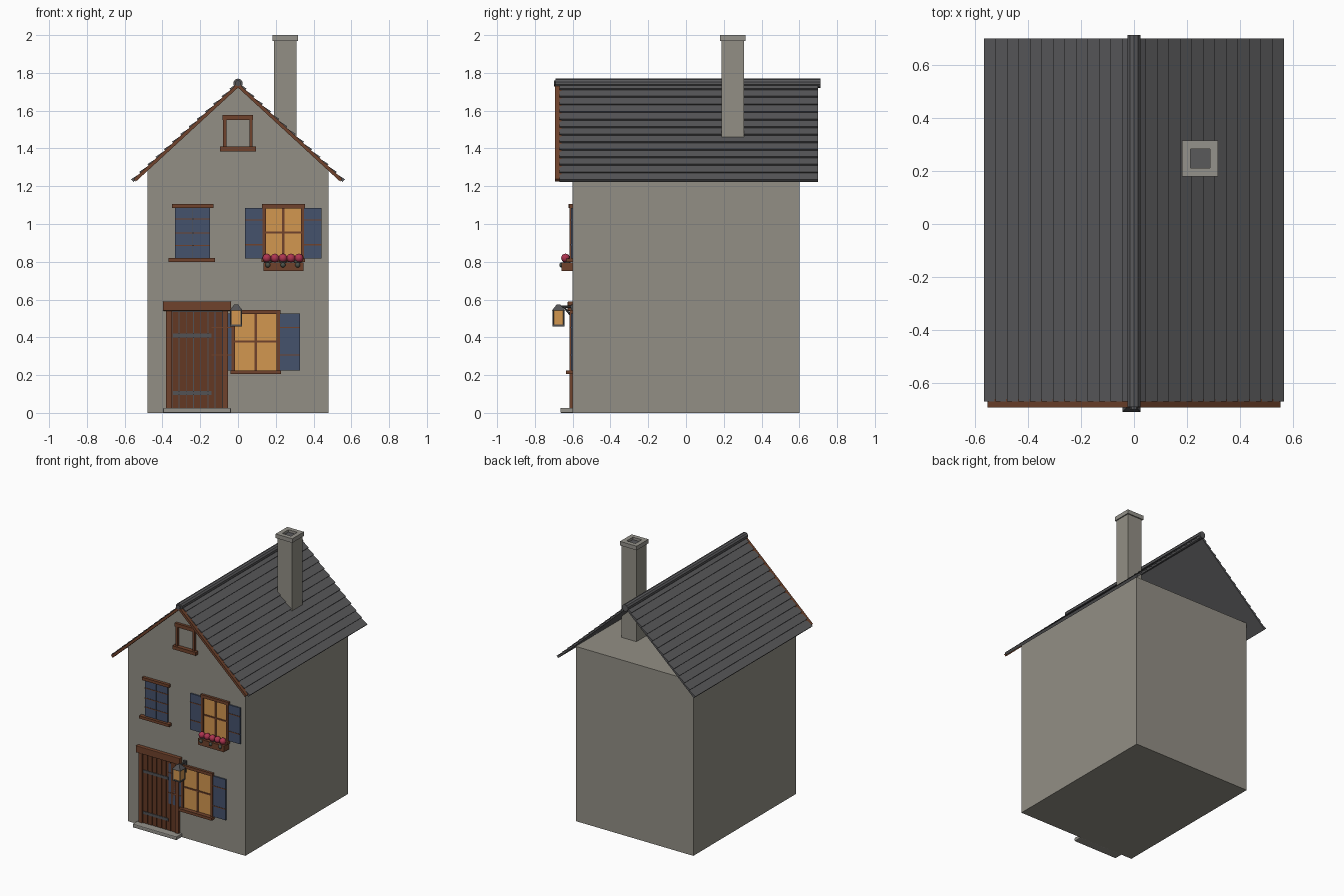
import bpy, bmesh, math
from mathutils import Vector

cube = bpy.data.objects.get("Cube")
if cube:
    bpy.data.objects.remove(cube, do_unlink=True)


def material(name, r, g, b):
    m = bpy.data.materials.new(name)
    m.use_nodes = True
    m.diffuse_color = (r, g, b, 1)
    m.node_tree.nodes["Principled BSDF"].inputs["Base Color"].default_value = (r, g, b, 1)
    return m


PLASTER = material("plaster", .29, .275, .235)
STONE = material("stone", .30, .29, .26)
SLATE = material("slate", .1, .1, .105)
TIMBER = material("timber", .16, .055, .025)
DOOR = material("door_wood", .125, .04, .017)
BLUE = material("blue_paint", .06, .085, .15)
GLASS = material("lit_glass", .65, .31, .08)
FLOWER = material("flower_red", .42, .035, .08)
IRON = material("iron", .085, .085, .09)
LEAF = material("leaf", .07, .08, .065)

WALL = -.6  # plane of the front wall


def finish(name, bm, mat):
    bmesh.ops.recalc_face_normals(bm, faces=bm.faces)
    mesh = bpy.data.meshes.new(name)
    bm.to_mesh(mesh)
    bm.free()
    mesh.materials.append(mat)
    ob = bpy.data.objects.new(name, mesh)
    bpy.context.collection.objects.link(ob)
    return ob


def box(name, x, y, z, mat, bevel=0):
    """Box from (low, high) ranges."""
    bm = bmesh.new()
    bmesh.ops.create_cube(bm, size=1)
    for v in bm.verts:
        v.co = [r[0] if c < 0 else r[1] for c, r in zip(v.co, (x, y, z))]
    ob = finish(name, bm, mat)
    if bevel:
        mod = ob.modifiers.new("bevel", 'BEVEL')
        mod.width = bevel
        mod.segments = 2
    return ob


def plate(name, x0, x1, z0, z1, depth, mat, bevel=0):
    """Box standing out from the front wall."""
    return box(name, (x0, x1), (WALL - depth, WALL + .005), (z0, z1), mat, bevel)


def extrude(name, pts, y0, y1, mat):
    """Extrude an x-z profile along y."""
    bm = bmesh.new()
    face = bm.faces.new([bm.verts.new((x, y0, z)) for x, z in pts])
    out = bmesh.ops.extrude_face_region(bm, geom=[face])
    for v in out["geom"]:
        if isinstance(v, bmesh.types.BMVert):
            v.co.y = y1
    return finish(name, bm, mat)


def rod(name, a, b, r, mat, sides=8, tip=None):
    a, b = Vector(a), Vector(b)
    bm = bmesh.new()
    bmesh.ops.create_cone(bm, cap_ends=True, segments=sides, radius1=r,
                          radius2=r if tip is None else tip, depth=(b - a).length)
    ob = finish(name, bm, mat)
    ob.rotation_euler = (b - a).to_track_quat('Z', 'Y').to_euler()
    ob.location = (a + b) / 2
    return ob


def ball(name, x, y, z, r, mat):
    bm = bmesh.new()
    bmesh.ops.create_uvsphere(bm, u_segments=12, v_segments=8, radius=r)
    for f in bm.faces:
        f.smooth = True
    finish(name, bm, mat).location = (x, y, z)


# House body, with a gable on the front only
EAVE, PEAK = 1.29, 1.732
box("house_body", (-.48, .48), (WALL, .6), (0, EAVE), PLASTER)
extrude("front_gable", [(-.48, EAVE), (.48, EAVE), (0, PEAK)], WALL, WALL + .02, PLASTER)

# Roof slopes with stepped slate courses, and bargeboards
RUN, DROP, TOP, ROWS = .565, .52, 1.755, 13
normal = Vector((DROP, RUN)).normalized()


def slope(t, off):
    return Vector((RUN * t, TOP - DROP * t)) + normal * off


for side, label in ((-1, "right"), (1, "left")):
    pts = [Vector((0, PEAK)), Vector((0, TOP - .006))]
    for i in range(ROWS):
        if i:
            pts.append(slope(i / ROWS, -.008))
        pts.append(slope((i + 1) / ROWS, .002))
    pts.append(slope(1, -.017))
    extrude(label + "_roof_slope", [(side * p.x, p.y) for p in pts], -.67, .7, SLATE)
    board = [Vector((0, TOP - .009)), slope(.985, -.006), slope(.985, -.024), Vector((0, PEAK - .01))]
    extrude(label + "_bargeboard", [(side * p.x, p.y) for p in board], -.693, -.66, TIMBER)

# Ridge
rod("ridge_cap", (0, -.69, 1.745), (0, .713, 1.745), .025, SLATE, 10)
rod("ridge_end", (0, -.7, 1.745), (0, -.685, 1.745), .016, IRON, 10)

# Chimney with an open cap
CX, CY = .25, .247
box("chimney_stack", (CX - .06, CX + .06), (CY - .06, CY + .06), (1.28, 1.975), PLASTER)
for s in (-1, 1):
    xs = sorted((CX + s * .036, CX + s * .068))
    ys = sorted((CY + s * .036, CY + s * .068))
    box("chimney_cap_side", xs, (CY - .068, CY + .068), (1.97, 2), STONE)
    box("chimney_cap_end", (CX - .036, CX + .036), ys, (1.97, 2), STONE)
box("chimney_flue", (CX - .037, CX + .037), (CY - .037, CY + .037), (1.97, 1.982), SLATE)

# Door: planks, posts, lintel, hinges and step
PLANKS, LEFT, RIGHT = 7, -.35, -.083
w = (RIGHT - LEFT) / PLANKS
plate("door_backing", LEFT, RIGHT, .027, .54, .003, IRON)
for i in range(PLANKS):
    plate("door_plank", LEFT + i * w + .002, LEFT + (i + 1) * w - .002, .027, .535, .01, DOOR)
for x in (-.38, -.083):
    plate("door_post", x, x + .03, .027, .545, .018, TIMBER)
plate("door_lintel", -.397, -.037, .54, .59, .027, TIMBER, .004)
for z in (.105, .41):
    plate("door_hinge", -.345, -.14, z - .01, z + .01, .014, IRON)
plate("door_step", -.397, -.037, 0, .027, .065, STONE, .006)


def shutter(x0, x1, z0, z1, bars):
    plate("shutter", x0, x1, z0, z1, .01, BLUE)
    for f in bars:
        z = z0 + (z1 - z0) * f
        plate("shutter_bar", x0, x1, z - .003, z + .003, .0125, TIMBER)


def window(x0, x1, z0, z1, shutter_width):
    """Lit window with frame, glazing bars, sill and open shutters."""
    t, cx, cz = .017, (x0 + x1) / 2, (z0 + z1) / 2
    plate("window_glass", x0, x1, z0, z1, .004, GLASS)
    for a in (x0, x1 - t):
        plate("window_jamb", a, a + t, z0, z1, .016, TIMBER)
    plate("window_head", x0 - .004, x1 + .004, z1 - t, z1 + .005, .018, TIMBER)
    plate("window_sill", x0 - .006, x1 + .006, z0 - .012, z0 + .008, .035, TIMBER)
    plate("glazing_upright", cx - .006, cx + .006, z0, z1, .01, TIMBER)
    plate("glazing_crossbar", x0, x1, cz - .005, cz + .005, .01, TIMBER)
    for a, b in ((x0 - shutter_width, x0), (x1, x1 + shutter_width)):
        shutter(a, b, z0 + .008, z1 - .015, (.27, .76))


window(-.034, .222, .217, .54, .105)
window(.13, .35, .81, 1.1, .093)

# Closed upper window
for a in (-.333, -.239):
    shutter(a, a + .091, .82, 1.085, (.25, .5, .78))
plate("closed_window_backing", -.333, -.148, .82, 1.085, .003, IRON)
plate("closed_window_lintel", -.35, -.13, 1.085, 1.106, .022, TIMBER)
plate("closed_window_sill", -.367, -.122, .8, .82, .03, TIMBER)

# Attic window frame
plate("attic_head", -.083, .08, 1.55, 1.577, .02, TIMBER)
plate("attic_sill", -.095, .095, 1.385, 1.41, .03, TIMBER)
for x in (-.079, .06):
    plate("attic_jamb", x, x + .017, 1.41, 1.55, .016, TIMBER)

# Flower box
plate("flower_box", .134, .346, .752, .797, .06, TIMBER)
for i in range(5):
    ball("flower", .153 + i * .0425, -.638, .82, .023, FLOWER)
for x in (.158, .238, .316):
    ball("leaf", x, -.657, .783, .014, LEAF)
    ball("foliage", x, -.63, .8, .02, LEAF)

# Lamp on a wall bracket
LX, LY = -.01, -.675
plate("lamp_wall_plate", LX - .012, LX + .012, .49, .575, .008, IRON)
rod("lamp_arm", (LX, WALL, .562), (LX, LY, .562), .006, IRON)
rod("lamp_brace", (LX, WALL, .505), (LX, LY + .03, .558), .005, IRON)
box("lamp_glass", (LX - .027, LX + .027), (LY - .027, LY + .027), (.465, .545), GLASS)
for dx in (-.028, .028):
    for dy in (-.028, .028):
        rod("lamp_corner", (LX + dx, LY + dy, .462), (LX + dx, LY + dy, .547), .004, IRON, 6)
box("lamp_base", (LX - .032, LX + .032), (LY - .032, LY + .032), (.458, .467), IRON)
roof = rod("lamp_roof", (LX, LY, .543), (LX, LY, .575), .048, IRON, 4, .012)
roof.rotation_euler.z += math.pi / 4
